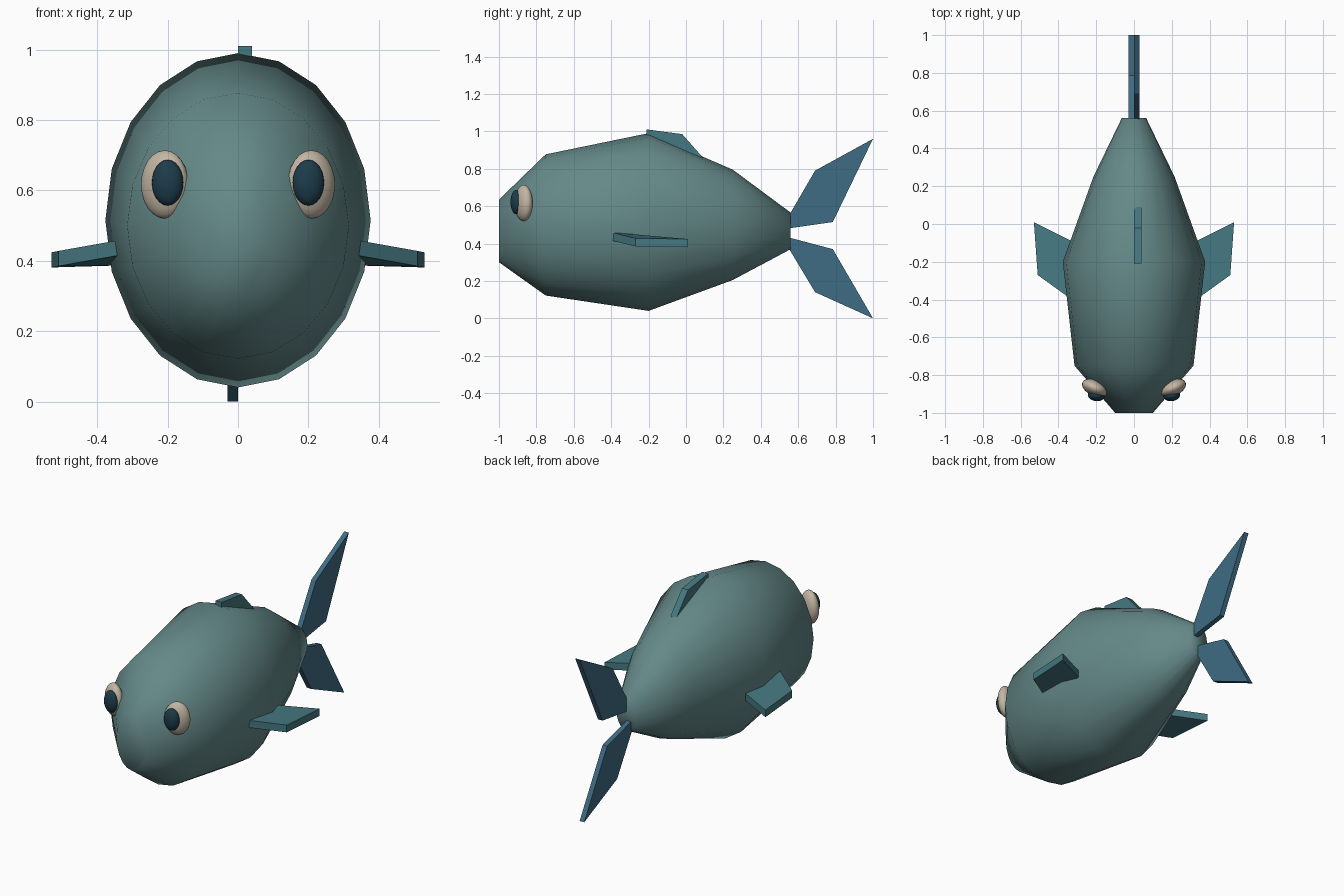
import bpy, bmesh, math
from mathutils import Matrix, Vector

if "Cube" in bpy.data.objects:
    bpy.data.objects.remove(bpy.data.objects["Cube"])


def material(name, rgb):
    m = bpy.data.materials.new(name)
    m.diffuse_color = (*rgb, 1)
    m.use_nodes = True
    m.node_tree.nodes["Principled BSDF"].inputs["Base Color"].default_value = m.diffuse_color
    return m


BODY = material("body_teal", (0.13, 0.25, 0.25))
FIN = material("fin_teal", (0.06, 0.19, 0.22))
TAIL = material("tail_blue", (0.05, 0.15, 0.23))
WHITE = material("eye_white", (0.55, 0.47, 0.37))
PUPIL = material("pupil_dark", (0.012, 0.045, 0.07))


def finish(name, bm, mat, smooth=False):
    bmesh.ops.recalc_face_normals(bm, faces=bm.faces)
    for f in bm.faces:
        f.smooth = smooth
    me = bpy.data.meshes.new(name)
    bm.to_mesh(me)
    bm.free()
    me.materials.append(mat)
    ob = bpy.data.objects.new(name, me)
    bpy.context.collection.objects.link(ob)
    return ob


def slab(name, points, offset, mat):
    """Solid from a 3D outline and an offset vector."""
    bm = bmesh.new()
    a = [bm.verts.new(p) for p in points]
    b = [bm.verts.new(Vector(p) + Vector(offset)) for p in points]
    bm.faces.new(a)
    bm.faces.new(b[::-1])
    n = len(a)
    for i in range(n):
        j = (i + 1) % n
        bm.faces.new((a[i], b[i], b[j], a[j]))
    return finish(name, bm, mat)


def ellipsoid(name, loc, radii, turn, mat):
    bm = bmesh.new()
    bmesh.ops.create_uvsphere(bm, u_segments=20, v_segments=12, radius=1)
    bm.transform(Matrix.Translation(loc) @ Matrix.Rotation(turn, 4, 'Z')
                 @ Matrix.Diagonal((*radii, 1)))
    return finish(name, bm, mat, True)


# Body: 20-sided elliptical rings (y, half width, z low, z high)
RINGS = [(-1.0, 0.10, 0.30, 0.635), (-0.75, 0.315, 0.122, 0.877),
         (-0.2, 0.377, 0.04, 0.99), (0.25, 0.215, 0.205, 0.795),
         (0.56, 0.065, 0.37, 0.565)]
SIDES = 20
bm = bmesh.new()
loops = []
for y, w, lo, hi in RINGS:
    loops.append([bm.verts.new((w * math.sin(t), y, (lo + hi) / 2 + (hi - lo) / 2 * math.cos(t)))
                  for t in (2 * math.pi * i / SIDES for i in range(SIDES))])
for a, b in zip(loops, loops[1:]):
    for i in range(SIDES):
        j = (i + 1) % SIDES
        bm.faces.new((a[i], a[j], b[j], b[i]))
bm.faces.new(loops[0])
bm.faces.new(loops[-1][::-1])
finish("body", bm, BODY, True)

# Eyes, pupils and side fins on both sides
for side, s in (("left", 1), ("right", -1)):
    ellipsoid(f"eye_{side}", (s * 0.208, -0.868, 0.617), (0.072, 0.042, 0.097),
              s * math.radians(25), WHITE)
    ellipsoid(f"pupil_{side}", (s * 0.2, -0.908, 0.622), (0.045, 0.03, 0.065),
              s * math.radians(8), PUPIL)
    slab(f"side_fin_{side}",
         [(s * 0.33, -0.40, 0.46), (s * 0.51, -0.27, 0.428),
          (s * 0.53, 0.01, 0.424), (s * 0.33, -0.09, 0.43)],
         (0, 0, -0.043), FIN)

# Dorsal fin
slab("dorsal_fin", [(0, y, z) for y, z in
                    [(-0.21, 0.93), (-0.21, 1.01), (-0.02, 0.985), (0.09, 0.86), (0.05, 0.82)]],
     (0.04, 0, 0), FIN)

# Tail lobes, set side by side
slab("tail_upper", [(0, y, z) for y, z in
                    [(0.54, 0.48), (0.545, 0.54), (0.69, 0.79), (1.0, 0.96), (0.785, 0.515)]],
     (0.03, 0, 0), TAIL)
slab("tail_lower", [(0, y, z) for y, z in
                    [(0.54, 0.435), (0.785, 0.37), (1.0, 0.0), (0.69, 0.14), (0.54, 0.39)]],
     (-0.03, 0, 0), TAIL)
